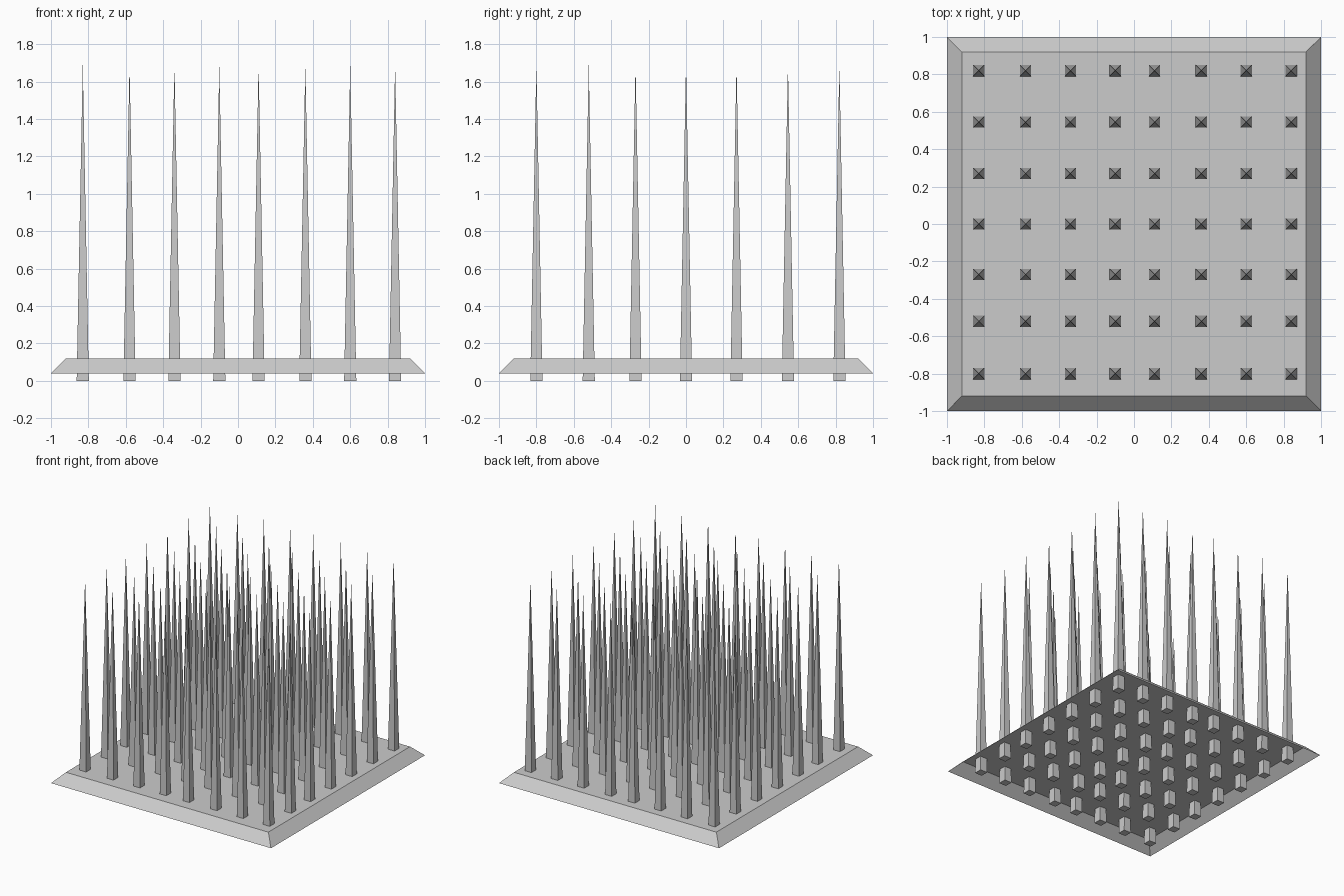
import bpy
import bmesh

if "Cube" in bpy.data.objects:
    bpy.data.objects.remove(bpy.data.objects["Cube"])

CORNERS = [(-1, -1), (1, -1), (1, 1), (-1, 1)]


def make_material(name, rgb):
    mat = bpy.data.materials.new(name)
    mat.use_nodes = True
    color = (*rgb, 1.0)
    mat.diffuse_color = color
    mat.node_tree.nodes["Principled BSDF"].inputs["Base Color"].default_value = color
    return mat


def make_object(name, bm, mat):
    mesh = bpy.data.meshes.new(name)
    bm.to_mesh(mesh)
    bm.free()
    mesh.materials.append(mat)
    obj = bpy.data.objects.new(name, mesh)
    bpy.context.collection.objects.link(obj)
    return obj


def square_ring(bm, half, z):
    return [bm.verts.new((cx * half, cy * half, z)) for cx, cy in CORNERS]


grey = make_material("plain grey", (0.6, 0.6, 0.6))

# Base tray: flat top with sloped rim, open underneath
bm = bmesh.new()
lower = square_ring(bm, 1.0, 0.04)
upper = square_ring(bm, 0.92, 0.12)
for i in range(4):
    j = (i + 1) % 4
    bm.faces.new((lower[i], lower[j], upper[j], upper[i]))
bm.faces.new(upper)
make_object("base_tray", bm, grey)

# Four-sided spike, running through the tray down to the ground
bm = bmesh.new()
foot = square_ring(bm, 0.0325, 0.0)
tip = bm.verts.new((0, 0, 1.69))
for i in range(4):
    bm.faces.new((foot[i], foot[(i + 1) % 4], tip))
bm.faces.new(foot[::-1])
first_spike = make_object("spike", bm, grey)

# Slightly uneven grid of spikes
columns = [-0.83, -0.58, -0.34, -0.10, 0.11, 0.36, 0.60, 0.84]
rows = [-0.80, -0.52, -0.27, 0.0, 0.27, 0.545, 0.82]
for r, y in enumerate(rows):
    for c, x in enumerate(columns):
        spike = first_spike if r == c == 0 else first_spike.copy()
        spike.name = f"spike_row{r + 1}_column{c + 1}"
        spike.location = (x, y, 0)
        if spike is not first_spike:
            bpy.context.collection.objects.link(spike)
